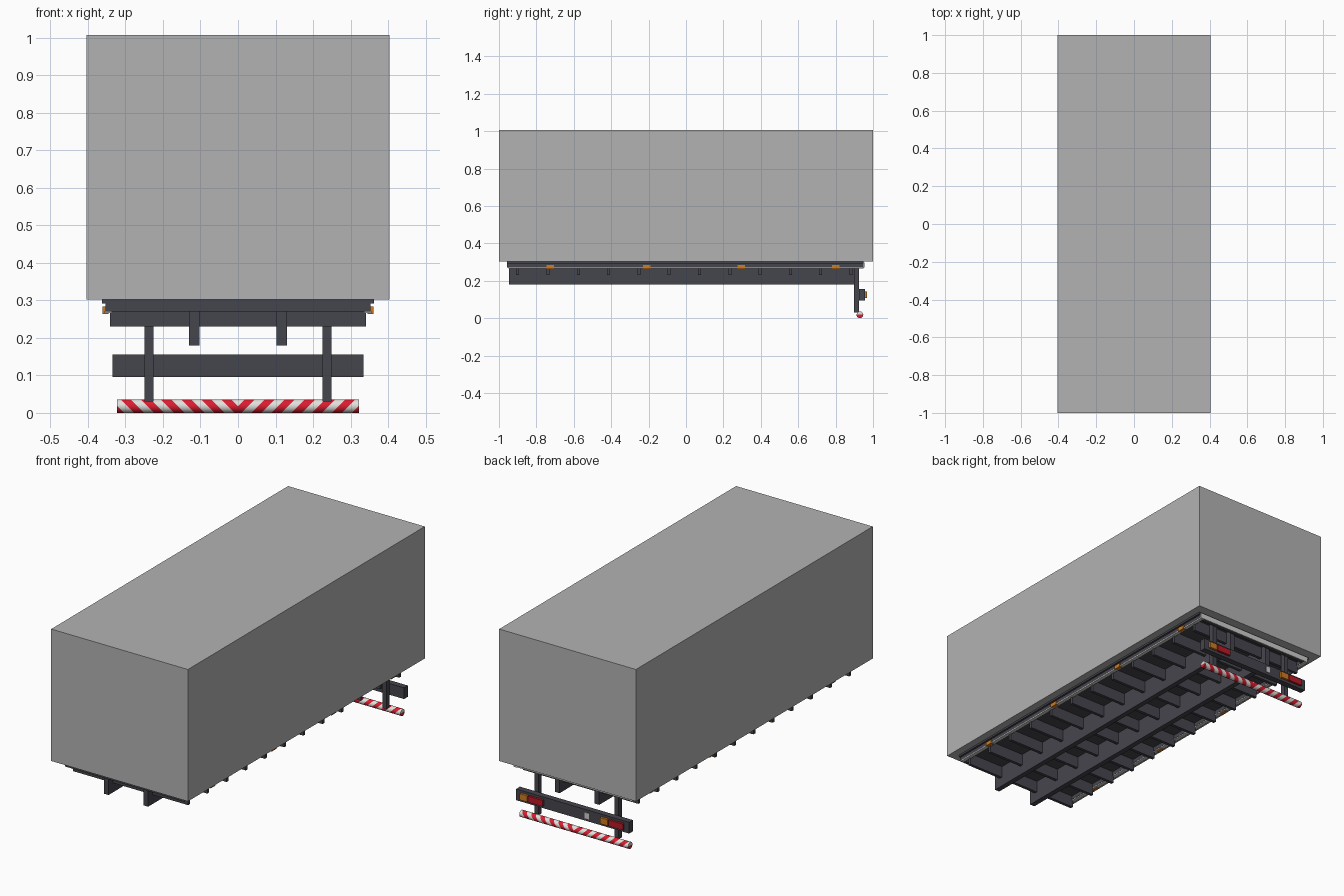
import bpy, bmesh, math
from mathutils import Vector

cube = bpy.data.objects.get("Cube")
if cube:
    bpy.data.objects.remove(cube, do_unlink=True)


def material(name, r, g, b):
    m = bpy.data.materials.new(name)
    m.use_nodes = True
    m.diffuse_color = (r, g, b, 1)
    m.node_tree.nodes["Principled BSDF"].inputs["Base Color"].default_value = (r, g, b, 1)
    return m


GREY = material("body grey", 0.45, 0.45, 0.45)
DARK = material("chassis dark grey", 0.06, 0.06, 0.075)
PALE = material("pale edging", 0.62, 0.62, 0.6)
WHITE = material("stripe white", 0.75, 0.75, 0.72)
RED = material("stripe red", 0.7, 0.012, 0.03)
LAMP_RED = material("lamp red", 0.5, 0.01, 0.02)
ORANGE = material("lamp orange", 0.62, 0.2, 0.015)


def finish(name, bm, *mats):
    me = bpy.data.meshes.new(name)
    bm.to_mesh(me)
    bm.free()
    for m in mats:
        me.materials.append(m)
    ob = bpy.data.objects.new(name, me)
    bpy.context.collection.objects.link(ob)
    return ob


def box(name, x, y, z, mat):
    """Axis-aligned box from (low, high) ranges."""
    bm = bmesh.new()
    bmesh.ops.create_cube(bm, size=1)
    for v in bm.verts:
        v.co = Vector([r[0] if c < 0 else r[1] for c, r in zip(v.co, (x, y, z))])
    return finish(name, bm, mat)


def pair(name, x, y, z, mat):
    """A box on the left and its mirror on the right."""
    box("left_" + name, x, y, z, mat)
    box("right_" + name, (-x[1], -x[0]), y, z, mat)


# Cargo box
box("cargo_box", (-0.404, 0.404), (-1, 1), (0.302, 1.007), GREY)

# Floor and surrounding frame
box("floor_plate", (-0.35, 0.35), (-0.95, 0.945), (0.292, 0.301), DARK)
pair("frame_side", (0.335, 0.353), (-0.957, 0.95), (0.27, 0.302), DARK)
pair("frame_lip", (0.353, 0.363), (-0.957, 0.95), (0.292, 0.302), DARK)
box("frame_front", (-0.353, 0.353), (-0.957, -0.94), (0.27, 0.302), DARK)
box("frame_back", (-0.353, 0.353), (0.93, 0.95), (0.27, 0.302), DARK)

# Pale edging under the sides and across the back
pair("side_edging", (0.336, 0.356), (-0.95, 0.95), (0.266, 0.271), PALE)
box("back_edging", (-0.353, 0.353), (0.95, 0.954), (0.27, 0.297), PALE)

# Chassis rails and cross members
pair("chassis_rail", (0.103, 0.131), (-0.946, 0.92), (0.18, 0.295), DARK)
for i in range(12):
    y = -0.9 + i * 0.162
    box(f"cross_member_{i + 1}", (-0.341, 0.341), (y - 0.008, y + 0.008), (0.23, 0.295), DARK)

# Side marker lamps
for i, y in enumerate((-0.725, -0.21, 0.295, 0.8)):
    pair(f"marker_lamp_{i + 1}", (0.345, 0.361), (y - 0.02, y + 0.02), (0.263, 0.284), ORANGE)

# Rear posts and bumper
pair("rear_post", (0.225, 0.249), (0.897, 0.925), (0.03, 0.295), DARK)
box("bumper", (-0.334, 0.334), (0.925, 0.957), (0.095, 0.155), DARK)

# Tail lamps, same order on both sides
for side, x in (("left", 0.305), ("right", -0.17)):
    box(side + "_indicator", (x - 0.045, x), (0.957, 0.969), (0.109, 0.142), ORANGE)
    box(side + "_tail_lamp", (x - 0.135, x - 0.05), (0.957, 0.969), (0.109, 0.142), LAMP_RED)
box("bumper_plate", (-0.098, -0.074), (0.957, 0.961), (0.109, 0.14), PALE)


# Striped underrun tube: each half is cut by slanted planes
def striped_tube(name, side):
    length, radius, stripe = 0.322, 0.018, 0.0268
    bm = bmesh.new()
    bmesh.ops.create_cone(bm, cap_ends=True, segments=20, radius1=radius, radius2=radius, depth=length)
    for v in bm.verts:
        v.co = Vector((side * (v.co.z + length / 2), v.co.x, v.co.y))
    if side < 0:
        bmesh.ops.reverse_faces(bm, faces=bm.faces[:])
    normal = Vector((side, 0, -1))
    for k in range(-1, 14):
        bmesh.ops.bisect_plane(bm, geom=bm.verts[:] + bm.edges[:] + bm.faces[:],
                               plane_co=(side * k * stripe, 0, 0), plane_no=normal)
    bmesh.ops.recalc_face_normals(bm, faces=bm.faces[:])
    for f in bm.faces:
        f.smooth = abs(f.normal.x) < 0.5
        f.material_index = math.floor(f.calc_center_median().dot(normal) / stripe) % 2
    ob = finish(name, bm, RED, WHITE)
    ob.location = (0, 0.93, radius)


striped_tube("left_underrun_tube", 1)
striped_tube("right_underrun_tube", -1)
